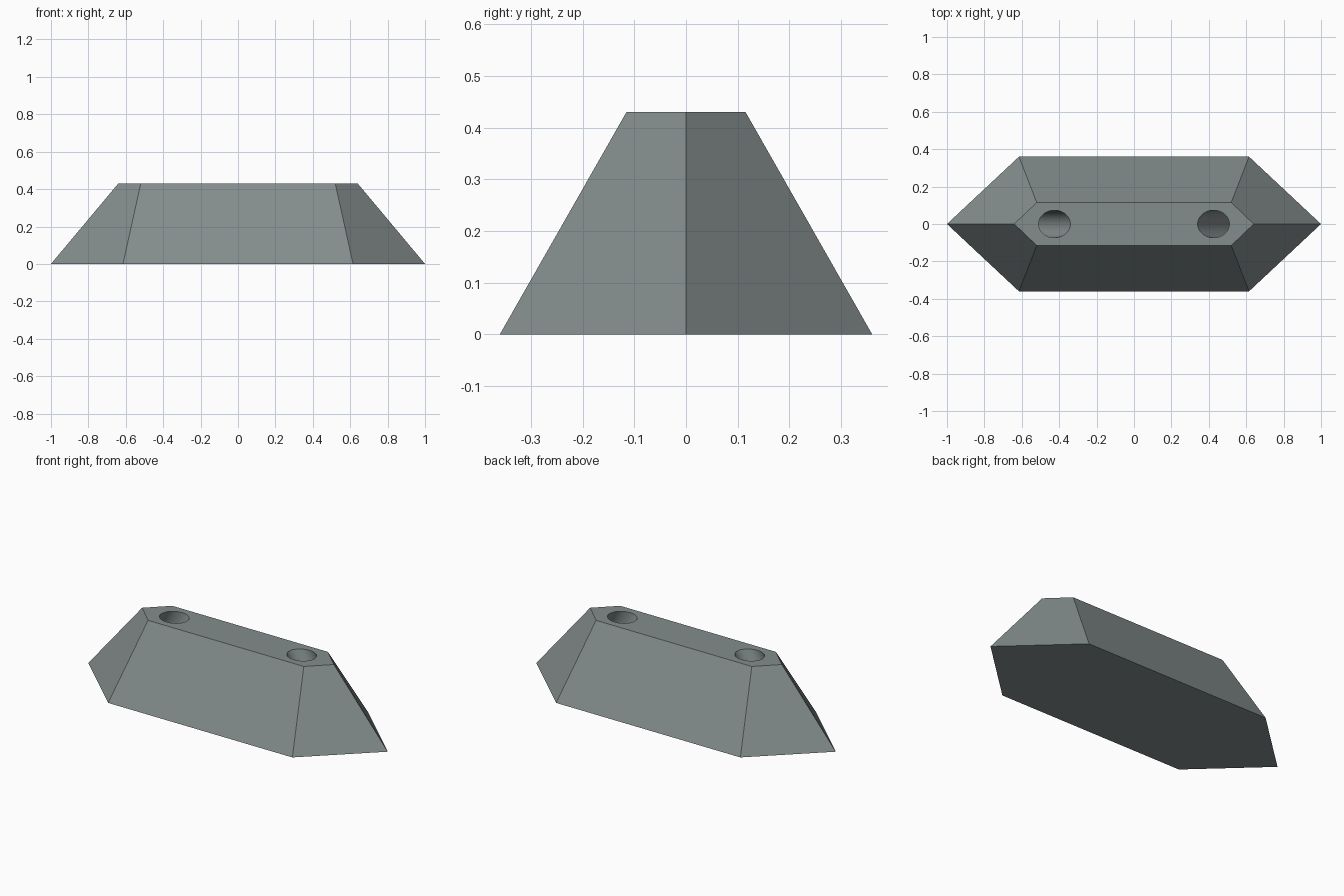
import bpy
import bmesh
import math
from mathutils import Vector

cube = bpy.data.objects.get("Cube")
if cube:
    bpy.data.objects.remove(cube, do_unlink=True)

HEIGHT = 0.43
HOLE_X, HOLE_RADIUS, HOLE_TILT = 0.425, 0.0735, math.radians(30)
HOLE_DEPTH, OVERSHOOT = 0.36, 0.15

grey = bpy.data.materials.new("slate grey")
grey.use_nodes = True
colour = (0.23, 0.265, 0.265, 1)
grey.diffuse_color = colour
grey.node_tree.nodes["Principled BSDF"].inputs["Base Color"].default_value = colour


def hexagon(bm, tip, shoulder, half_width, z):
    """Ring of six vertices, pointed at both ends."""
    outline = [(tip, 0), (shoulder, half_width), (-shoulder, half_width),
               (-tip, 0), (-shoulder, -half_width), (shoulder, -half_width)]
    return [bm.verts.new((x, y, z)) for x, y in outline]


# Tapered block with pointed ends
bm = bmesh.new()
base = hexagon(bm, 1.0, 0.615, 0.36, 0)
top = hexagon(bm, 0.64, 0.52, 0.115, HEIGHT)
bm.faces.new(reversed(base))
bm.faces.new(top)
for i in range(6):
    j = (i + 1) % 6
    bm.faces.new((base[i], base[j], top[j], top[i]))
mesh = bpy.data.meshes.new("block")
bm.to_mesh(mesh)
bm.free()
block = bpy.data.objects.new("block", mesh)
bpy.context.collection.objects.link(block)
mesh.materials.append(grey)

# Blind round holes in the top, splayed outward going down
for side, name in ((-1, "right"), (1, "left")):
    axis = Vector((side * math.sin(HOLE_TILT), 0, -math.cos(HOLE_TILT)))
    centre = Vector((side * HOLE_X, 0, HEIGHT)) + axis * (HOLE_DEPTH - OVERSHOOT) / 2
    bpy.ops.mesh.primitive_cylinder_add(
        vertices=48, radius=HOLE_RADIUS, depth=HOLE_DEPTH + OVERSHOOT,
        location=centre, rotation=(0, -side * HOLE_TILT, 0))
    cutter = bpy.context.object
    cutter.name = name + "_hole_cutter"
    cutter.data.materials.append(grey)
    cutter.hide_render = True
    cut = block.modifiers.new(name + "_hole", 'BOOLEAN')
    cut.operation = 'DIFFERENCE'
    cut.solver = 'EXACT'
    cut.object = cutter
    bpy.ops.object.select_all(action='DESELECT')
    bpy.context.view_layer.objects.active = block
    block.select_set(True)
    bpy.ops.object.modifier_apply(modifier=cut.name)
    bpy.data.objects.remove(cutter, do_unlink=True)

# Smooth hole walls, sharp block edges
bpy.ops.object.shade_smooth_by_angle(angle=math.radians(25))
